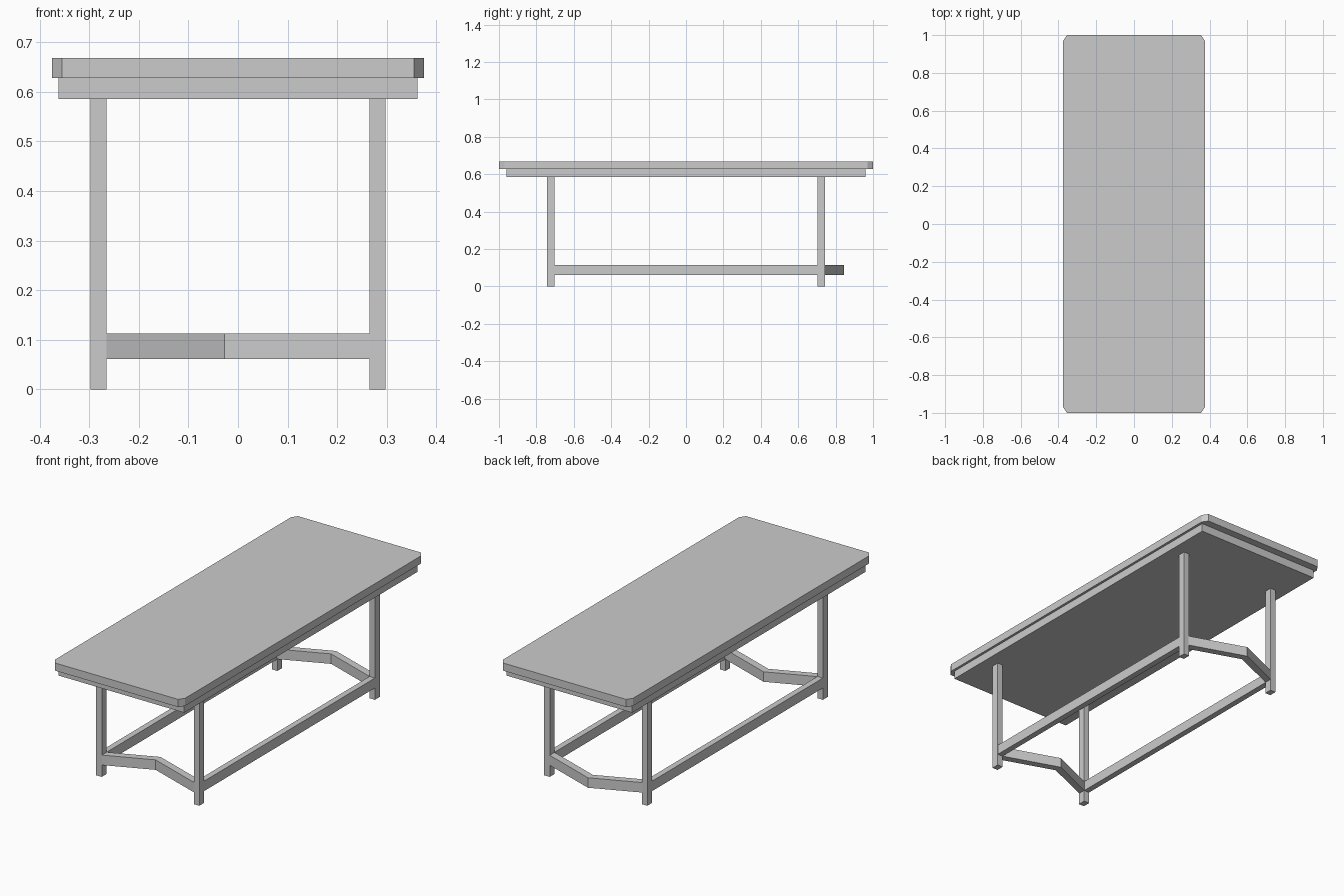
import bpy, bmesh

if "Cube" in bpy.data.objects:
    bpy.data.objects.remove(bpy.data.objects["Cube"])


def prism(name, outline, z0, z1):
    """Extrude a flat xy outline from z0 up to z1."""
    bm = bmesh.new()
    face = bm.faces.new([bm.verts.new((x, y, z0)) for x, y in outline])
    ext = bmesh.ops.extrude_face_region(bm, geom=[face])
    verts = [v for v in ext["geom"] if isinstance(v, bmesh.types.BMVert)]
    bmesh.ops.translate(bm, verts=verts, vec=(0, 0, z1 - z0))
    bmesh.ops.recalc_face_normals(bm, faces=bm.faces)
    mesh = bpy.data.meshes.new(name)
    bm.to_mesh(mesh)
    bm.free()
    obj = bpy.data.objects.new(name, mesh)
    bpy.context.collection.objects.link(obj)
    return obj


def box(name, cx, cy, hx, hy, z0, z1):
    outline = [(cx - hx, cy - hy), (cx + hx, cy - hy),
               (cx + hx, cy + hy), (cx - hx, cy + hy)]
    return prism(name, outline, z0, z1)


LEG_X, LEG_Y = 0.281, 0.722
RAIL_Z = (0.061, 0.113)

# Table top with clipped corners
X, Y, CX, CY = 0.375, 1.0, 0.02, 0.03
prism("table_top", [(-X + CX, -Y), (X - CX, -Y), (X, -Y + CY), (X, Y - CY),
                    (X - CX, Y), (-X + CX, Y), (-X, Y - CY), (-X, -Y + CY)],
      0.628, 0.668)

# Slab under the top
box("under_slab", 0, 0, 0.362, 0.96, 0.585, 0.628)

# Legs and straight side stretchers
for sx, side in ((-1, "left"), (1, "right")):
    for sy, end in ((-1, "front"), (1, "back")):
        box(f"{end}_{side}_leg", sx * LEG_X, sy * LEG_Y, 0.016, 0.02, 0, 0.585)
    box(f"{side}_stretcher", sx * LEG_X, 0, 0.0155, LEG_Y - 0.02, *RAIL_Z)

# Bent end stretchers, both kinked towards the back
HALF, KINK_X, KINK = 0.02, -0.027, 0.103
for sy, end in ((-1, "front"), (1, "back")):
    path = [(-0.268, sy * LEG_Y), (KINK_X, sy * LEG_Y + KINK), (0.268, sy * LEG_Y)]
    outline = [(x, y - HALF) for x, y in path]
    outline += [(x, y + HALF) for x, y in reversed(path)]
    prism(f"{end}_bent_stretcher", outline, *RAIL_Z)
